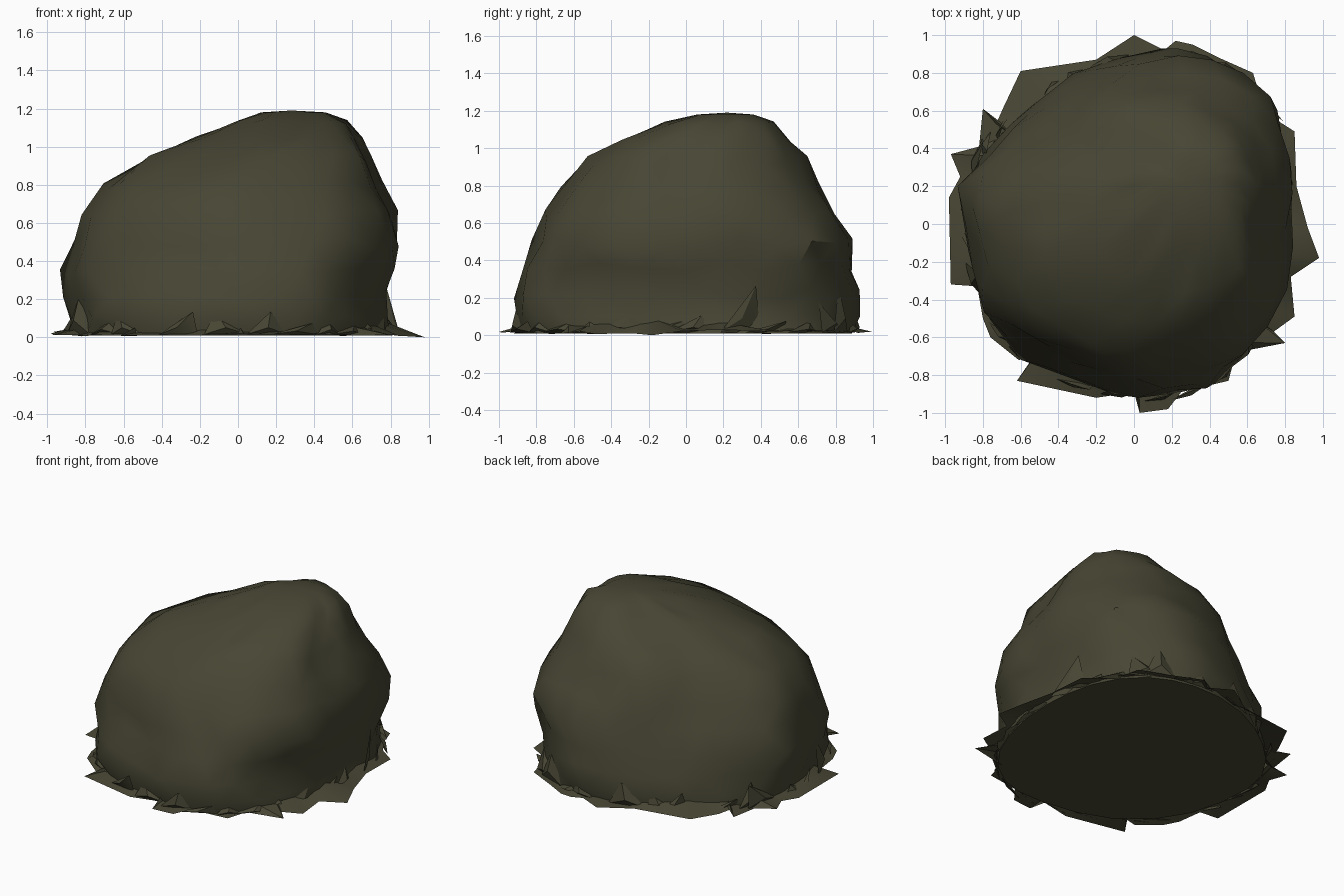
import bpy, bmesh, math, random
from mathutils import Vector, noise

if "Cube" in bpy.data.objects:
    bpy.data.objects.remove(bpy.data.objects["Cube"])

random.seed(4)
stone = bpy.data.materials.new("dark olive stone")
stone.diffuse_color = (0.064, 0.061, 0.034, 1)
stone.use_nodes = True
stone.node_tree.nodes["Principled BSDF"].inputs["Base Color"].default_value = stone.diffuse_color


def make_object(name, bm, angle):
    mesh = bpy.data.meshes.new(name)
    bm.to_mesh(mesh)
    bm.free()
    mesh.materials.append(stone)
    ob = bpy.data.objects.new(name, mesh)
    bpy.context.collection.objects.link(ob)
    bpy.ops.object.select_all(action='DESELECT')
    ob.select_set(True)
    bpy.context.view_layer.objects.active = ob
    bpy.ops.object.shade_smooth_by_angle(angle=math.radians(angle))
    return ob


# Boulder levels: height, x min, x max, y min, y max
LEVELS = [
    (0.01, -.87, .81, -.88, .89), (0.10, -.89, .80, -.90, .90),
    (0.22, -.90, .78, -.90, .90), (0.36, -.93, .82, -.84, .90),
    (0.50, -.87, .84, -.80, .88), (0.65, -.81, .82, -.76, .80),
    (0.80, -.70, .75, -.66, .71), (0.93, -.49, .69, -.53, .64),
    (1.04, -.22, .64, -.36, .56), (1.13, -.02, .57, -.12, .46),
    (1.18, .12, .46, .06, .36)]
# Bulge of each diagonal: back right, back left, front left, front right
BULGE_FOOT = (1.05, 0.95, 1.06, 1.02)
BULGE_TOP = (1.10, 0.80, 1.03, 1.07)


def outline(level, t):
    z, x0, x1, y0, y1 = level
    f = min(1, max(0, (z - .1) / .4))
    g = min(1, max(0, (z - .5) / .4))          # centre drifts on the way up
    cx = .15 + ((x0 + x1) / 2 - .15) * g
    cy = .10 + ((y0 + y1) / 2 - .10) * g
    c, s = math.cos(t), math.sin(t)
    q = int(t / (math.pi / 2)) % 4
    bulge = BULGE_FOOT[q] * (1 - f) + BULGE_TOP[q] * f
    k = 1 + (bulge - 1) * math.sin(2 * t) ** 2
    x = cx + ((x1 - cx) if c > 0 else (cx - x0)) * c * k
    y = cy + ((y1 - cy) if s > 0 else (cy - y0)) * s * k
    return Vector((x, y, z))


# Boulder body: faceted rings joined by alternating triangles
N = 26
bm = bmesh.new()
rings = []
for j, level in enumerate(LEVELS):
    ring = []
    for i in range(N):
        p = outline(level, math.tau * (i + .5 * (j % 2)) / N)
        if 0 < j < len(LEVELS) - 1:
            bump = 1 + noise.noise(p * 3.5) * .05 + random.uniform(-.028, .022)
            p.x *= bump
            p.y *= bump
            if j > 1:
                p.z += random.uniform(-.03, .03) * (1 if j < 8 else .5)
        ring.append(bm.verts.new(p))
    rings.append(ring)
for j in range(len(rings) - 1):
    a, b = rings[j], rings[j + 1]
    for i in range(N):
        n = (i + 1) % N
        if j % 2 == 0:
            bm.faces.new((a[i], a[n], b[i]))
            bm.faces.new((a[n], b[n], b[i]))
        else:
            bm.faces.new((a[i], b[n], b[i]))
            bm.faces.new((a[i], a[n], b[n]))
bm.faces.new(list(reversed(rings[0])))
peak = bm.verts.new((.28, .22, 1.19))
for i in range(N):
    bm.faces.new((rings[-1][i], rings[-1][(i + 1) % N], peak))
make_object("boulder", bm, 38)

# Ragged skirt lying on the ground (outline seen from above)
SKIRT = [
    (.98, -.18), (.92, -.02), (.86, .2), (.85, .49), (.74, .56), (.66, .7),
    (.63, .8), (.45, .88), (.31, .95), (.22, .97), (.16, .92), (0, 1),
    (-.2, .87), (-.6, .81), (-.69, .62), (-.73, .53), (-.8, .61), (-.82, .41),
    (-.97, .37), (-.92, .25), (-.98, .14), (-.97, -.32), (-.83, -.33),
    (-.8, -.5), (-.76, -.6), (-.61, -.72), (-.53, -.7), (-.62, -.83),
    (-.2, -.92), (0, -.89), (.03, -1), (.18, -.98), (.25, -.89), (.5, -.83),
    (.54, -.68), (.8, -.63), (.74, -.57), (.85, -.49), (.83, -.28)]
bm = bmesh.new()
outer, inner = [], []
for x, y in SKIRT:
    outer.append(bm.verts.new((x, y, random.uniform(.005, .03))))
    k = .80 / math.hypot(x, y)
    inner.append(bm.verts.new((x * k, y * k, random.uniform(.03, .08))))
outer[0].co.z = 0
for i in range(len(SKIRT)):
    n = (i + 1) % len(SKIRT)
    bm.faces.new((inner[i], outer[i], outer[n]))
    bm.faces.new((inner[i], outer[n], inner[n]))
make_object("ragged_skirt", bm, 30)

# Broken shards leaning against the foot, mostly low and wide
bm = bmesh.new()
SHARDS = 28
for i in range(SHARDS):
    t = math.tau * (i + random.uniform(-.3, .3)) / SHARDS
    foot = outline(LEVELS[1], t % math.tau)
    w = random.uniform(.07, .15)
    h = random.choice((.06, .09, .12, .16, .25))
    out = Vector((foot.x, foot.y, 0)).normalized()
    side = Vector((-out.y, out.x, 0))
    foot.z = .015
    a = bm.verts.new(foot - side * w + out * .02)
    b = bm.verts.new(foot + side * w - out * .02)
    mid = bm.verts.new(foot + out * .03 + Vector((0, 0, h * .3)))
    tip = bm.verts.new(foot + side * random.uniform(-w, w) + out * random.uniform(-.03, .02)
                       + Vector((0, 0, h)))
    bm.faces.new((a, mid, tip))
    bm.faces.new((mid, b, tip))
    bm.faces.new((a, b, mid))
make_object("foot_shards", bm, 30)
